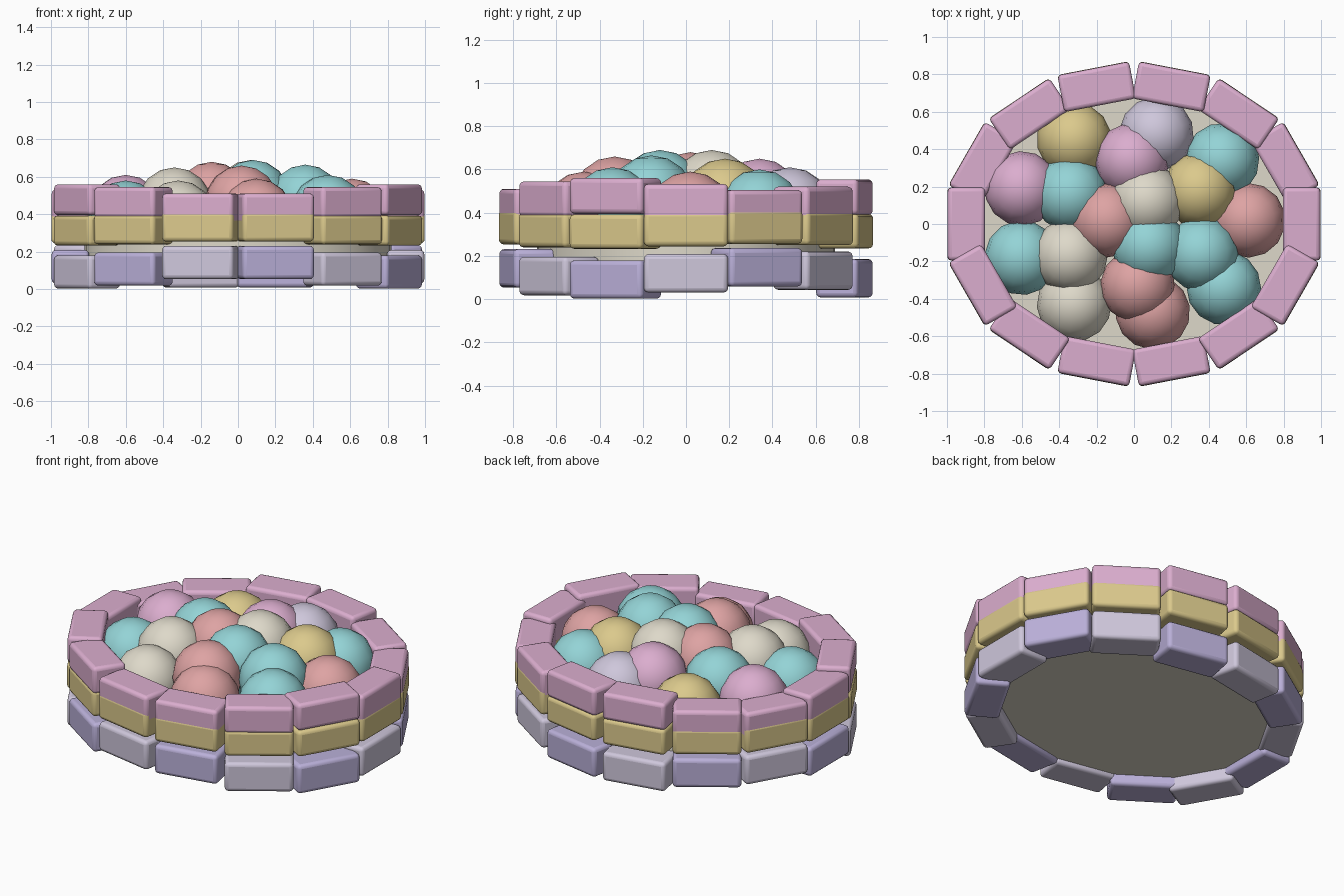
import bpy, math

cube = bpy.data.objects.get("Cube")
if cube:
    bpy.data.objects.remove(cube, do_unlink=True)


def material(name, rgb):
    """Flat material from display colour, stored as linear."""
    lin = [((c + 0.055) / 1.055) ** 2.4 for c in rgb] + [1.0]
    m = bpy.data.materials.new(name)
    m.use_nodes = True
    m.diffuse_color = lin
    m.node_tree.nodes["Principled BSDF"].inputs["Base Color"].default_value = lin
    return m


pink = material("pink", (0.86, 0.68, 0.81))
gold = material("gold", (0.86, 0.79, 0.55))
violet = material("violet", (0.73, 0.69, 0.85))
pale = material("pale_lilac", (0.81, 0.78, 0.86))
teal = material("teal", (0.58, 0.83, 0.84))
coral = material("coral", (0.87, 0.64, 0.64))
cream = material("cream", (0.87, 0.85, 0.79))


def finish(name, mat):
    ob = bpy.context.object
    ob.name = name
    ob.data.materials.append(mat)
    return ob


# Rounded blocks laid along an oval, each ring waving up and down
COUNT = 14


def block_ring(name, z, height, wave, mats, grow=0.0):
    rx, ry = 0.896 + grow, 0.752 + grow
    for i in range(COUNT):
        a = 2 * math.pi * i / COUNT
        turn = math.atan2(ry * math.cos(a), -rx * math.sin(a))
        bpy.ops.mesh.primitive_cube_add(
            size=1,
            location=(rx * math.cos(a), ry * math.sin(a), z + wave * math.sin(3 * a)),
            rotation=(0, 0, turn))
        ob = finish(f"{name}_{i + 1}", mats[i % len(mats)])
        ob.scale = (0.39, 0.2, height)
        bpy.ops.object.transform_apply(location=False, rotation=False, scale=True)
        bevel = ob.modifiers.new("rounded_edges", "BEVEL")
        bevel.width = 0.022
        bevel.segments = 3
        bpy.ops.object.shade_smooth_by_angle(angle=math.radians(35))


block_ring("lower_block", 0.119, 0.178, 0.029, [pale, violet])
block_ring("middle_block", 0.324, 0.16, 0.012, [gold], 0.002)
block_ring("upper_block", 0.45, 0.165, -0.028, [pink])

# Oval core that closes the bottom and carries the balls
bpy.ops.mesh.primitive_cylinder_add(vertices=40, radius=1, depth=0.24,
                                    location=(0, 0, 0.2))
core = finish("core", cream)
core.scale = (0.82, 0.69, 1)
bpy.ops.object.transform_apply(location=False, rotation=False, scale=True)
bpy.ops.object.shade_smooth_by_angle(angle=math.radians(35))

# Heaped balls: x, y, top height, colour
balls = [
    (-.32, .45, .58, gold), (.12, .48, .61, pale), (-.01, .34, .65, pink),
    (.47, .34, .60, teal), (.35, .18, .65, gold), (-.60, .19, .61, pink),
    (-.34, .16, .64, teal), (.07, .12, .69, cream), (-.14, .02, .68, coral),
    (.61, .02, .59, coral), (-.60, -.18, .58, teal), (-.34, -.17, .65, cream),
    (.08, -.12, .69, teal), (.36, -.16, .665, teal), (.02, -.33, .66, coral),
    (.48, -.34, .61, teal), (-.32, -.43, .58, cream), (.10, -.47, .59, coral),
]
RADIUS = 0.2
for n, (x, y, top, mat) in enumerate(balls):
    bpy.ops.mesh.primitive_uv_sphere_add(segments=14, ring_count=8, radius=RADIUS,
                                         location=(x, y, top - RADIUS),
                                         rotation=(0, 0, n))
    finish(f"ball_{n + 1}", mat)
    bpy.ops.object.shade_smooth()
